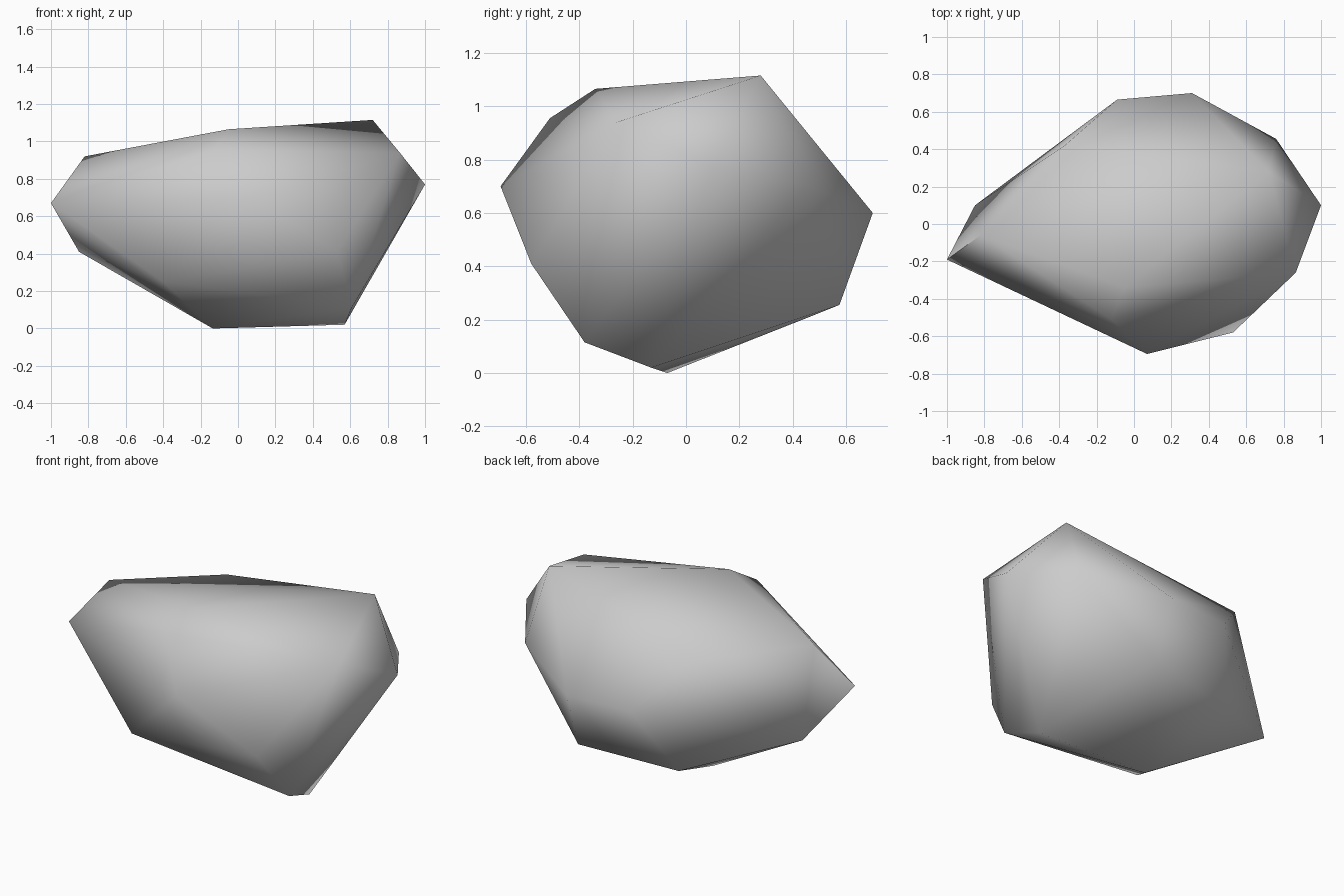
import bpy
import bmesh
import math

cube = bpy.data.objects.get("Cube")
if cube:
    bpy.data.objects.remove(cube, do_unlink=True)

# Plain grey stone
stone = bpy.data.materials.new("stone_grey")
stone.use_nodes = True
grey = (0.6, 0.6, 0.6, 1.0)
stone.diffuse_color = grey
stone.node_tree.nodes["Principled BSDF"].inputs["Base Color"].default_value = grey

# Corners of the boulder, grouped from crown to foot
crown = [(-.82, -.06, .92), (-.37, .42, .89), (.72, .28, 1.115),
         (.865, -.26, .94), (-.05, -.34, 1.065), (-.12, -.51, .955)]
girdle = [(-1, -.19, .67), (-.09, .665, .6), (.31, .7, .6),
          (.76, .455, .705), (1, .1, .77), (.07, -.695, .7)]
foot = [(-.85, .1, .41), (.53, -.58, .41), (.61, -.38, .115), (.57, -.13, .02),
        (-.135, -.07, 0), (-.4, -.446, .25), (.32, .575, .255), (-.28, .47, .213)]

# Wrap the corners in a closed faceted skin
bm = bmesh.new()
for corner in crown + girdle + foot:
    bm.verts.new(corner)
bmesh.ops.convex_hull(bm, input=bm.verts)
bmesh.ops.recalc_face_normals(bm, faces=bm.faces)
mesh = bpy.data.meshes.new("boulder")
bm.to_mesh(mesh)
bm.free()
mesh.materials.append(stone)

boulder = bpy.data.objects.new("boulder", mesh)
bpy.context.collection.objects.link(boulder)

# Soft shading with only the hard breaks kept sharp
bpy.ops.object.select_all(action='DESELECT')
boulder.select_set(True)
bpy.context.view_layer.objects.active = boulder
bpy.ops.object.shade_smooth_by_angle(angle=math.radians(60))
